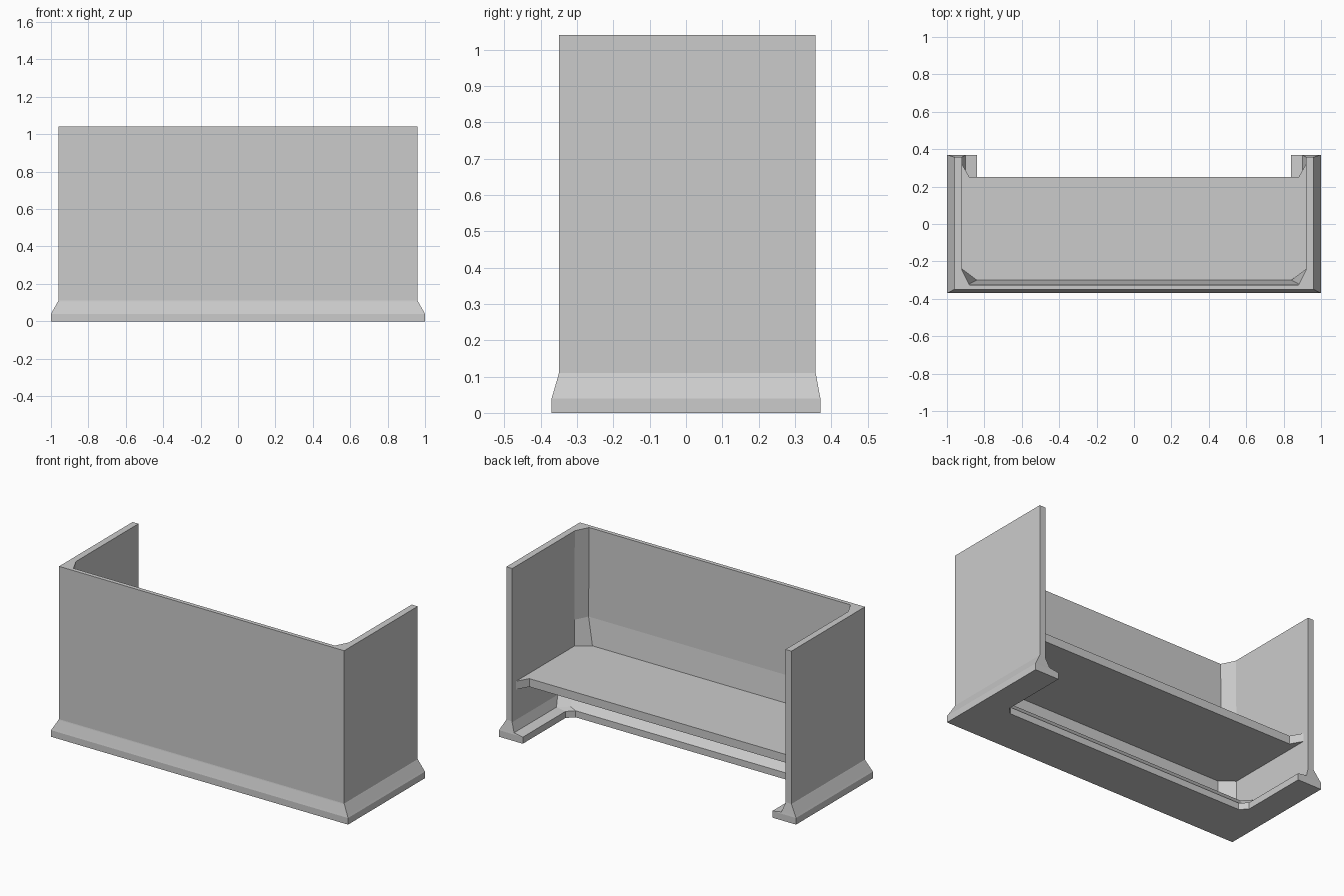
import bpy, bmesh

if "Cube" in bpy.data.objects:
    bpy.data.objects.remove(bpy.data.objects["Cube"])


def loft(name, rings):
    """Skin a stack of equal-sized closed rings and cap both ends."""
    bm = bmesh.new()
    loops = [[bm.verts.new(p) for p in ring] for ring in rings]
    caps = [bm.faces.new(loops[0][::-1]), bm.faces.new(loops[-1])]
    for low, high in zip(loops, loops[1:]):
        n = len(low)
        for i in range(n):
            j = (i + 1) % n
            bm.faces.new((low[i], low[j], high[j], high[i]))
    bm.normal_update()
    bmesh.ops.triangulate(bm, faces=caps, ngon_method='EAR_CLIP')
    bmesh.ops.recalc_face_normals(bm, faces=bm.faces)
    mesh = bpy.data.meshes.new(name)
    bm.to_mesh(mesh)
    bm.free()
    obj = bpy.data.objects.new(name, mesh)
    bpy.context.collection.objects.link(obj)
    return obj


def mirrored(half, z):
    """Close a right-hand half outline across x = 0."""
    return [(x, y, z) for x, y in half] + [(-x, y, z) for x, y in reversed(half)]


def u_ring(z, out_x, front, back, in_x, in_y, cx, cy):
    """U-shaped plan with chamfered inside corners, open at the back."""
    inner = [(in_x - cx, in_y), (in_x, in_y + cy), (in_x, back)]
    outer = [(out_x, back), (out_x, front)]
    return mirrored(inner + outer, z)


# Surround: floor plinth, flared skirting, three walls with a canted inner front
loft("surround_walls", [
    u_ring(0.00, 1.00, -0.37, 0.37, 0.84, -0.08, 0.04, 0.04),
    u_ring(0.04, 1.00, -0.37, 0.37, 0.84, -0.08, 0.04, 0.04),
    u_ring(0.05, 0.994, -0.367, 0.368, 0.90, -0.09, 0.06, 0.05),
    u_ring(0.105, 0.963, -0.351, 0.358, 0.92, -0.14, 0.06, 0.06),
    u_ring(0.11, 0.96, -0.35, 0.357, 0.92, -0.31, 0.07, 0.07),
    u_ring(0.34, 0.96, -0.35, 0.357, 0.92, -0.30, 0.08, 0.06),
    u_ring(0.50, 0.96, -0.35, 0.357, 0.92, -0.32, 0.04, 0.08),
    u_ring(1.04, 0.96, -0.35, 0.357, 0.92, -0.325, 0.04, 0.08),
])

# Desk top: slab let into the walls, with short splayed returns at the back
desk = [(0.93, -0.33), (0.93, 0.33), (0.92, 0.32), (0.88, 0.25)]
loft("desk_top", [mirrored(desk, 0.29), mirrored(desk, 0.34)])
